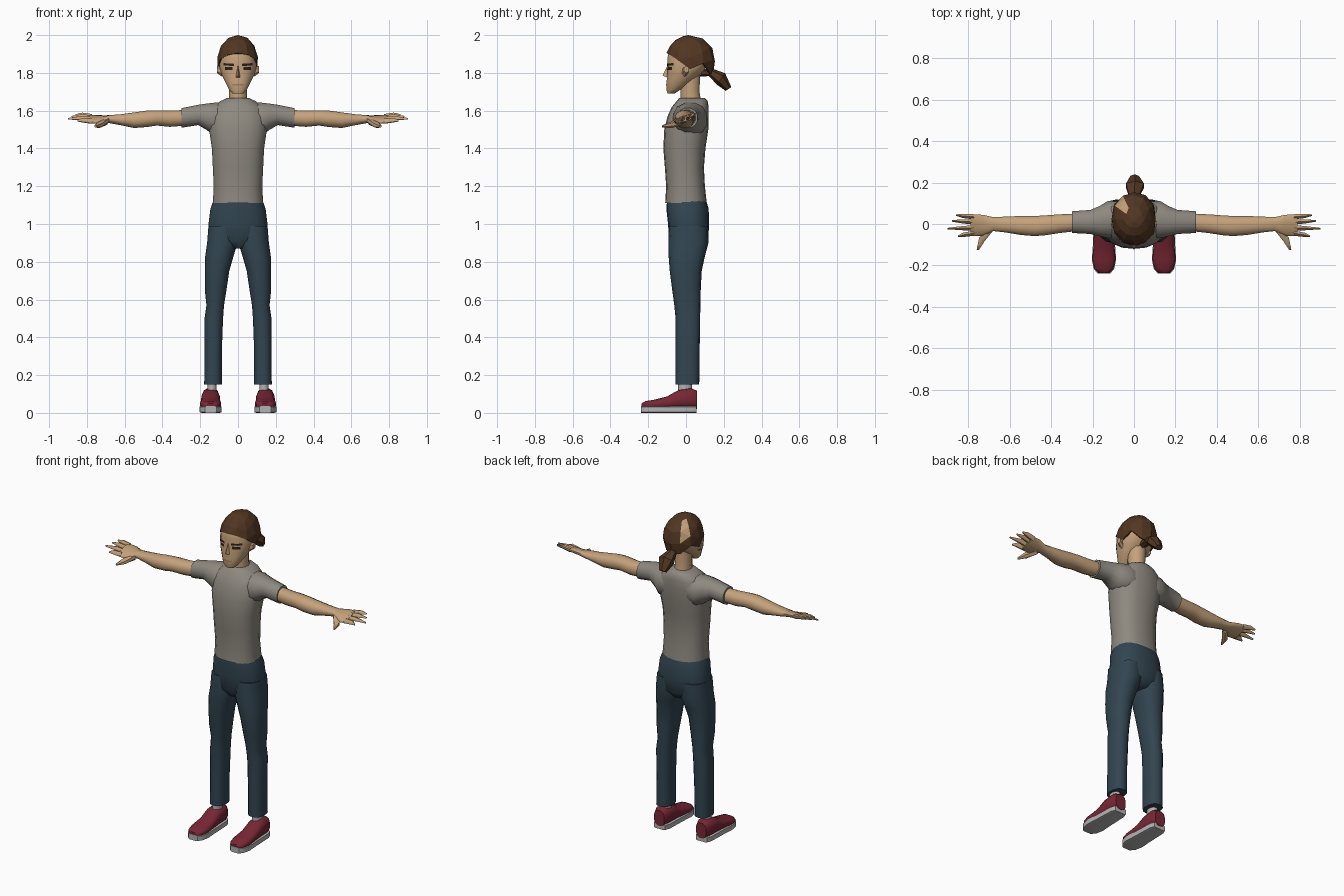
import bpy, bmesh, math, random
from mathutils import Vector as V
from mathutils.bvhtree import BVHTree

if "Cube" in bpy.data.objects:
    bpy.data.objects.remove(bpy.data.objects["Cube"])

random.seed(4)


def mat(name, *rgb):
    m = bpy.data.materials.new(name)
    m.diffuse_color = (*rgb, 1)
    m.use_nodes = True
    m.node_tree.nodes["Principled BSDF"].inputs["Base Color"].default_value = m.diffuse_color
    return m


SKIN = mat("skin", .56, .36, .20)
LIP = mat("lip", .36, .20, .11)
HAIR = mat("brown_hair", .085, .037, .016)
DARK = mat("dark_brown", .025, .014, .01)
SHIRT = mat("grey_shirt", .27, .25, .215)
DENIM = mat("dark_denim", .032, .06, .082)
RED = mat("red_canvas", .19, .02, .035)
SOLE = mat("pale_rubber", .45, .45, .45)


def finish(name, bm, mats, smooth=50):
    bmesh.ops.recalc_face_normals(bm, faces=bm.faces)
    me = bpy.data.meshes.new(name)
    bm.to_mesh(me)
    bm.free()
    for m in mats:
        me.materials.append(m)
    ob = bpy.data.objects.new(name, me)
    bpy.context.collection.objects.link(ob)
    if smooth:
        bpy.ops.object.select_all(action='DESELECT')
        ob.select_set(True)
        bpy.context.view_layer.objects.active = ob
        bpy.ops.object.shade_smooth_by_angle(angle=math.radians(smooth))
    return ob


def ring(c, u, v, n=12, p=2):
    """Superellipse section around c with half axes u and v."""
    def sp(t):
        return math.copysign(abs(t) ** (2 / p), t)
    c, u, v = V(c), V(u), V(v)
    angles = [2 * math.pi * (i + .5) / n for i in range(n)]
    return [c + u * sp(math.cos(a)) + v * sp(math.sin(a)) for a in angles]


def loft_into(bm, rings):
    rows = [[bm.verts.new(p) for p in r] for r in rings]
    n = len(rows[0])
    for a, b in zip(rows, rows[1:]):
        for i in range(n):
            j = (i + 1) % n
            bm.faces.new((a[i], a[j], b[j], b[i]))
    bm.faces.new(rows[0])
    bm.faces.new(rows[-1])


def loft(name, rings, m, smooth=50):
    bm = bmesh.new()
    loft_into(bm, rings)
    return finish(name, bm, [m], smooth)


def upright(rows, n=14, p=2.4):
    """Rows of z, x0, x1, y0, y1."""
    return [ring(((a + b) / 2, (c + d) / 2, z), ((b - a) / 2, 0, 0),
                 (0, (d - c) / 2, 0), n, p) for z, a, b, c, d in rows]


def sideways(rows, s, n=12, p=2.2):
    """Rows of x, y0, y1, z0, z1, on side s."""
    return [ring((s * x, (a + b) / 2, (c + d) / 2), (0, (b - a) / 2, 0),
                 (0, 0, (d - c) / 2), n, p) for x, a, b, c, d in rows]


def tube(points, s=1, n=6):
    """Rows of x, y, z, radius along a bent line."""
    ps = [V((s * x, y, z)) for x, y, z, r in points]
    out = []
    for i, p in enumerate(ps):
        d = (ps[min(i + 1, len(ps) - 1)] - ps[max(i - 1, 0)]).normalized()
        u = d.cross(V((0, 0, 1))).normalized()
        r = points[i][3]
        out.append(ring(p, u * r, u.cross(d) * r, n))
    return out


# Shirt body
loft("shirt_body", upright([
    (1.11, -.135, .135, -.11, .11), (1.20, -.13, .13, -.105, .1),
    (1.30, -.135, .135, -.112, .095), (1.40, -.14, .14, -.12, .103),
    (1.50, -.155, .155, -.115, .118), (1.57, -.155, .155, -.098, .12),
    (1.62, -.135, .135, -.075, .12), (1.65, -.095, .095, -.05, .115),
    (1.668, -.058, .058, -.035, .1)], 18), SHIRT)

# Trouser seat
loft("trouser_seat", upright([
    (.87, -.05, .05, -.06, .085), (.91, -.155, .155, -.09, .118),
    (1.0, -.158, .158, -.095, .122), (1.08, -.148, .148, -.104, .12),
    (1.13, -.13, .13, -.1, .105)], 18), DENIM)

# Neck and head
loft("neck", upright([
    (1.63, -.052, .052, -.03, .085), (1.70, -.048, .048, -.03, .073),
    (1.82, -.055, .055, -.03, .078)], 12, 2), SKIN)
head = loft("head", upright([
    (1.69, -.028, .028, -.098, -.06), (1.71, -.048, .048, -.104, -.03),
    (1.75, -.068, .068, -.104, .03), (1.79, -.088, .088, -.101, .075),
    (1.83, -.099, .099, -.098, .11), (1.88, -.099, .099, -.1, .13),
    (1.92, -.088, .088, -.09, .125), (1.955, -.062, .062, -.055, .09),
    (1.975, -.03, .03, -.02, .05)], 16, 2.3), SKIN)

# Nose
bm = bmesh.new()
for p in ((0, -.095, 1.845), (-.017, -.09, 1.772), (.017, -.09, 1.772),
          (0, -.125, 1.786), (0, -.08, 1.79)):
    bm.verts.new(p)
bmesh.ops.convex_hull(bm, input=bm.verts)
finish("nose", bm, [SKIN], 0)

# Thin face details laid on the surface of the head
surface = BVHTree.FromPolygons([v.co for v in head.data.vertices],
                               [p.vertices for p in head.data.polygons])


def plate(name, x0, x1, z0, z1, m, slant=0):
    bm = bmesh.new()
    cols = []
    for i in range(7):
        x = x0 + (x1 - x0) * i / 6
        col = []
        for z in (z0, z1):
            zz = z + slant * (abs(x) - .05)
            hit = surface.ray_cast(V((x, -1, zz)), V((0, 1, 0)))[0]
            col.append(bm.verts.new((x, hit.y - .004, zz)))
        cols.append(col)
    for a, b in zip(cols, cols[1:]):
        bm.faces.new((a[0], b[0], b[1], a[1]))
    ob = finish(name, bm, [m], 0)
    if ob.data.polygons[3].normal.y > 0:
        ob.data.flip_normals()


plate("mouth", -.028, .028, 1.733, 1.740, LIP)

# Hair cap: ellipsoid with a lower edge that varies around the head
edges = [1.905, 1.897, 1.87, 1.82, 1.85, 1.80, 1.79]
bm = bmesh.new()
N, ROWS = 12, 4
cols = []
top = bm.verts.new((0, .012, 2.0))
for i in range(N):
    t = 2 * math.pi * i / N
    low = math.asin((edges[min(i, N - i)] - 1.86) / .14)
    col = []
    for k in range(ROWS):
        f = low + (math.pi / 2 - low) * k / ROWS
        r = math.cos(f) * random.uniform(.98, 1.05)
        col.append(bm.verts.new((.108 * r * math.sin(t),
                                 .022 - .133 * r * math.cos(t),
                                 1.86 + .14 * math.sin(f))))
    cols.append(col)
for i in range(N):
    a, b = cols[i], cols[(i + 1) % N]
    for k in range(ROWS - 1):
        bm.faces.new((a[k], b[k], b[k + 1], a[k + 1]))
    bm.faces.new((a[-1], b[-1], top))
# bare scalp patches at the crown
for spot in (V((-.03, .08, 1.96)), V((-.05, .12, 1.92))):
    min(bm.faces, key=lambda f: (f.calc_center_median() - spot).length).material_index = 1
bmesh.ops.triangulate(bm, faces=bm.faces)
hair = finish("hair_cap", bm, [HAIR, SKIN], 0)
sol = hair.modifiers.new("thickness", 'SOLIDIFY')
sol.thickness, sol.offset = .01, -1

# Ponytail
loft("ponytail", [
    ring((0, .08, 1.80), (.025, 0, 0), (0, .008, .02), 6),
    ring((0, .13, 1.803), (.026, 0, 0), (0, .008, .02), 6),
    ring((.005, .185, 1.768), (.05, 0, 0), (0, .022, .03), 6),
    ring((.003, .225, 1.715), (.024, 0, 0), (0, .015, .01), 6)], HAIR, 0)

for s, side in ((1, "left"), (-1, "right")):
    # Brow, eye and ear
    plate(side + "_brow", s * .022, s * .078, 1.838, 1.850, DARK, .06)
    plate(side + "_eye", s * .028, s * .07, 1.814, 1.830, DARK)
    loft(side + "_ear", sideways([
        (.085, -.025, .01, 1.78, 1.83), (.112, -.012, .016, 1.80, 1.838)], s, 6), SKIN, 0)

    # Sleeve
    loft(side + "_sleeve", sideways([
        (.07, -.06, .11, 1.47, 1.645), (.125, -.072, .115, 1.465, 1.645),
        (.165, -.062, .09, 1.495, 1.64), (.21, -.05, .07, 1.522, 1.633),
        (.30, -.045, .063, 1.508, 1.615)], s), SHIRT)

    # Arm and palm
    bm = bmesh.new()
    loft_into(bm, sideways([
        (.27, -.035, .052, 1.52, 1.605), (.36, -.045, .048, 1.513, 1.602),
        (.43, -.056, .043, 1.52, 1.603), (.48, -.06, .04, 1.512, 1.602),
        (.55, -.054, .04, 1.507, 1.592), (.62, -.042, .037, 1.522, 1.582),
        (.68, -.035, .034, 1.533, 1.577), (.73, -.06, .046, 1.538, 1.572),
        (.79, -.06, .048, 1.544, 1.572)], s))
    # Fingers and thumb
    for y, tip_x, tip_y in ((.035, .86, .043), (.01, .88, .015),
                            (-.018, .9, -.022), (-.045, .85, -.06)):
        loft_into(bm, tube([(.775, y, 1.558, .014), (.825, (y + tip_y) / 2, 1.566, .012),
                            (tip_x, tip_y, 1.564, .004)], s))
    loft_into(bm, tube([(.695, -.025, 1.55, .018), (.735, -.075, 1.548, .018),
                        (.755, -.125, 1.555, .006)], s))
    for v in bm.verts:      # tilt the hand, thumb side down
        if abs(v.co.x) > .685:
            v.co.z += .3 * v.co.y
    finish(side + "_arm", bm, [SKIN])

    # Trouser leg
    rows = [(.15, .085, .18, -.055, .07), (.32, .085, .177, -.055, .072),
            (.50, .078, .178, -.055, .075), (.57, .073, .168, -.062, .076),
            (.65, .06, .177, -.073, .078), (.75, .045, .176, -.086, .083),
            (.83, .022, .175, -.092, .1), (.90, .0, .165, -.094, .119),
            (.99, .0, .158, -.09, .115)]
    loft(side + "_trouser_leg", upright([
        (z, min(s * a, s * b), max(s * a, s * b), c, d) for z, a, b, c, d in rows]), DENIM)

    # Sock
    loft(side + "_sock", upright([
        (.08, s * .138 - .026, s * .138 + .026, -.042, .032),
        (.18, s * .138 - .026, s * .138 + .026, -.042, .032)], 10, 2), SOLE)

    # Shoe upper and sole share the same footprint
    foot = [(.058, .036, .118), (.03, .047, .132), (-.04, .05, .122), (-.10, .052, .088),
            (-.17, .057, .07), (-.215, .047, .063), (-.236, .028, .05)]
    loft(side + "_shoe_upper", [
        ring((s * .145, y, .02 + (t - .02) / 2), (w, 0, 0), (0, 0, (t - .02) / 2), 12, 2.6)
        for y, w, t in foot], RED)
    loft(side + "_shoe_sole", [
        ring((s * .145, y - .003, .018), (w + .003, 0, 0), (0, 0, .018), 8, 8)
        for y, w, t in foot], SOLE, 35)
